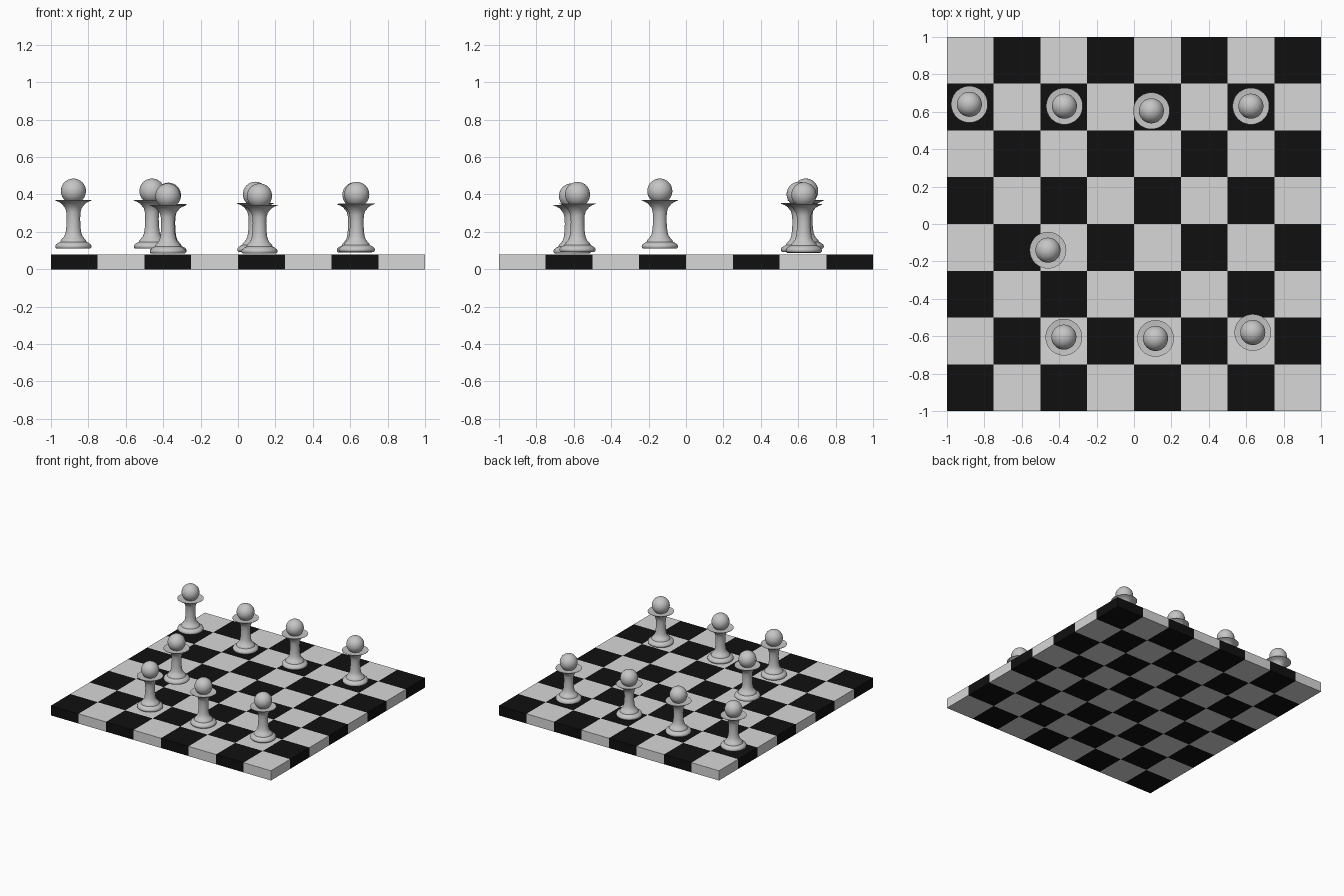
import bpy, bmesh, math
from mathutils import Vector, Matrix

if "Cube" in bpy.data.objects:
    bpy.data.objects.remove(bpy.data.objects["Cube"])


def material(name, v):
    m = bpy.data.materials.new(name)
    m.diffuse_color = (v, v, v, 1)
    m.use_nodes = True
    m.node_tree.nodes["Principled BSDF"].inputs["Base Color"].default_value = m.diffuse_color
    return m


light = material("light square", 0.68)
dark = material("black square", 0.005)
stone = material("pawn grey", 0.56)


def add_object(name, mesh, loc=(0, 0, 0)):
    ob = bpy.data.objects.new(name, mesh)
    ob.location = loc
    bpy.context.collection.objects.link(ob)
    return ob


# Board: one slab cut into 8 x 8 squares
T = 0.08
bm = bmesh.new()
bmesh.ops.create_cube(bm, size=1,
                      matrix=Matrix.Translation((0, 0, T / 2)) @ Matrix.Diagonal((2, 2, T, 1)))
for axis in ((1, 0, 0), (0, 1, 0)):
    for k in range(1, 8):
        bmesh.ops.bisect_plane(bm, geom=bm.verts[:] + bm.edges[:] + bm.faces[:],
                               plane_co=Vector(axis) * (-1 + k * 0.25), plane_no=axis)
for f in bm.faces:
    c = f.calc_center_median()
    i, j = (max(0, min(7, math.floor((v + 1) / 0.25))) for v in (c.x, c.y))
    f.material_index = 1 if (i + j) % 2 == 0 else 0
mesh = bpy.data.meshes.new("board")
bm.to_mesh(mesh)
bm.free()
mesh.materials.append(light)
mesh.materials.append(dark)
add_object("board", mesh)

# Pawn: turned body with flared collar, plus a ball head
SEG = 40
profile = [(0, 0), (0.090, 0), (0.096, 0.006), (0.097, 0.014), (0.093, 0.023),
           (0.082, 0.031), (0.070, 0.037), (0.067, 0.046), (0.058, 0.055),
           (0.048, 0.068), (0.042, 0.085), (0.038, 0.115), (0.036, 0.160),
           (0.038, 0.195), (0.044, 0.217), (0.053, 0.228), (0.062, 0.240),
           (0.078, 0.250), (0.098, 0.258), (0.098, 0.260), (0.060, 0.256),
           (0, 0.256)]
bm = bmesh.new()
vs = [bm.verts.new((r, 0, z)) for r, z in profile]
es = [bm.edges.new(p) for p in zip(vs, vs[1:])]
bmesh.ops.spin(bm, geom=vs + es, cent=(0, 0, 0), axis=(0, 0, 1),
               angle=2 * math.pi, steps=SEG, use_merge=False)
bmesh.ops.remove_doubles(bm, verts=bm.verts[:], dist=0.0003)
bmesh.ops.create_uvsphere(bm, u_segments=32, v_segments=20, radius=0.067,
                          matrix=Matrix.Translation((0, 0, 0.308)))
bmesh.ops.recalc_face_normals(bm, faces=bm.faces[:])
for f in bm.faces:
    f.smooth = True
for e in bm.edges:
    if len(e.link_faces) == 2 and e.calc_face_angle(0) > math.radians(40):
        e.smooth = False
pawn = bpy.data.meshes.new("pawn")
bm.to_mesh(pawn)
bm.free()
pawn.materials.append(stone)

# Pawn positions (some hover slightly above the board)
spots = [(-0.88, 0.64, 0.11), (-0.372, 0.63, 0.088), (0.093, 0.605, 0.093),
         (0.625, 0.63, 0.09), (-0.46, -0.14, 0.11), (-0.375, -0.605, 0.084),
         (0.115, -0.612, 0.084), (0.635, -0.58, 0.092)]
for n, p in enumerate(spots, 1):
    add_object(f"pawn_{n}", pawn, p)
